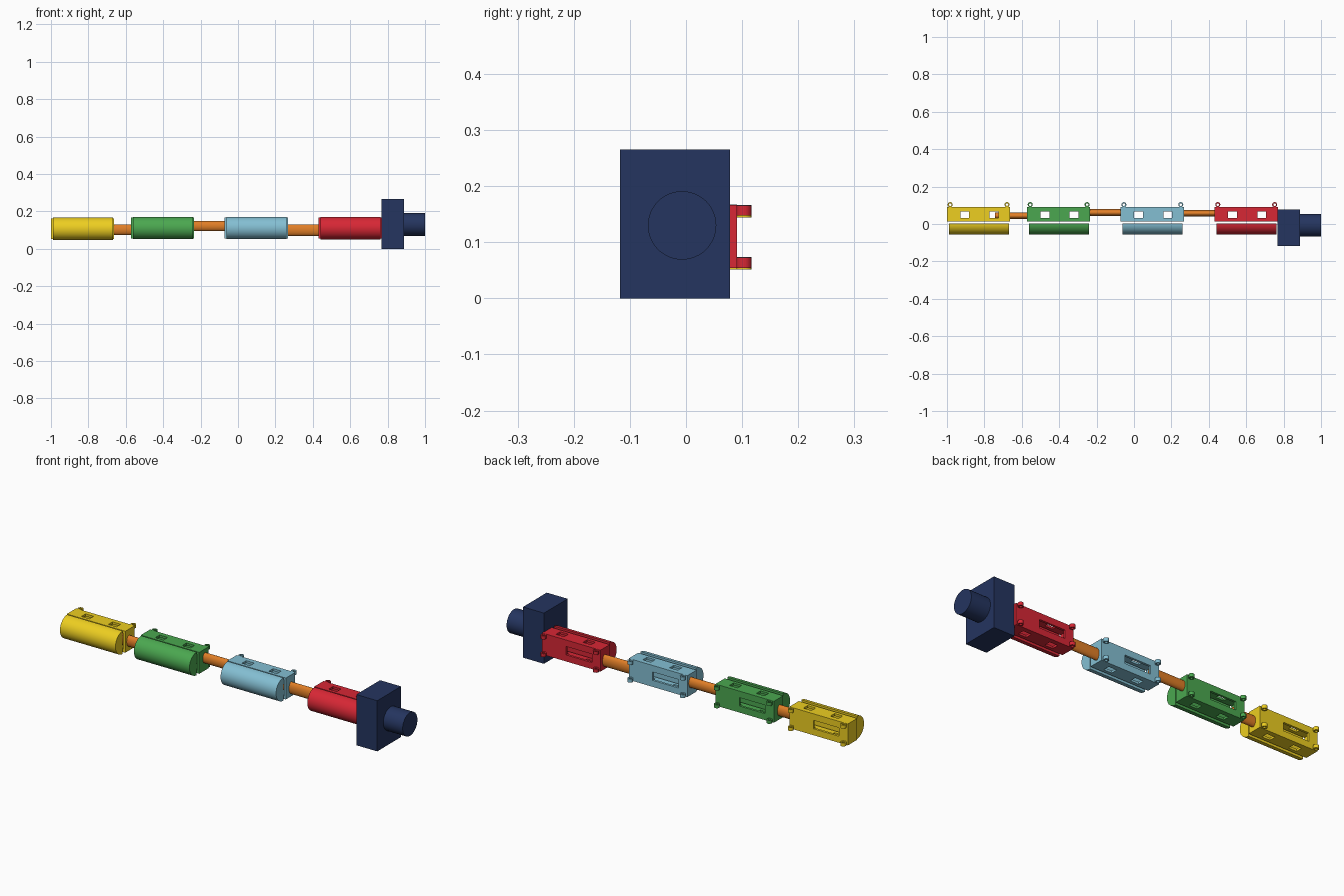
import bpy, math

if "Cube" in bpy.data.objects:
    bpy.data.objects.remove(bpy.data.objects["Cube"])

def material(name, rgb):
    m = bpy.data.materials.new(name)
    m.diffuse_color = (*rgb, 1)
    m.use_nodes = True
    m.node_tree.nodes["Principled BSDF"].inputs["Base Color"].default_value = m.diffuse_color
    return m

NAVY = material("navy", (0.018, 0.035, 0.115))
ORANGE = material("orange", (0.75, 0.21, 0.02))

def finish(name, mat, smooth=False):
    o = bpy.context.object
    o.name = name
    bpy.ops.object.transform_apply(location=False, rotation=True, scale=True)
    if mat:
        o.data.materials.append(mat)
    if smooth:
        bpy.ops.object.shade_smooth_by_angle(angle=math.radians(35))
    return o

def box(name, x, y, z, mat=None):
    bpy.ops.mesh.primitive_cube_add(size=1, location=[(a + b) / 2 for a, b in (x, y, z)])
    bpy.context.object.scale = [b - a for a, b in (x, y, z)]
    return finish(name, mat)

def rod(name, x, y, z, ry, rz, mat):
    # cylinder along x with an elliptical section
    bpy.ops.mesh.primitive_cylinder_add(vertices=48, radius=1, depth=x[1] - x[0],
        location=((x[0] + x[1]) / 2, y, z), rotation=(0, math.pi / 2, 0))
    bpy.context.object.scale = (rz, ry, 1)
    return finish(name, mat, True)

def cut(obj, cutter):
    m = obj.modifiers.new("cut", 'BOOLEAN')
    m.operation, m.solver, m.object = 'DIFFERENCE', 'EXACT', cutter
    bpy.context.view_layer.objects.active = obj
    bpy.ops.object.modifier_apply(modifier=m.name)
    bpy.data.objects.remove(cutter)

def ring(name, x, y, z, mat):
    # small upright eyelet
    ro, ri, h, n = 0.0135, 0.007, 0.009, 20
    prof = [(ri, -h), (ro, -h), (ro, h), (ri, h)]
    verts, faces = [], []
    for i in range(n):
        a = 2 * math.pi * i / n
        verts += [(r * math.cos(a), r * math.sin(a), k) for r, k in prof]
        j = (i + 1) % n
        for k in range(4):
            l = (k + 1) % 4
            faces.append((i * 4 + k, j * 4 + k, j * 4 + l, i * 4 + l))
    me = bpy.data.meshes.new(name)
    me.from_pydata(verts, [], faces)
    me.materials.append(mat)
    o = bpy.data.objects.new(name, me)
    o.location = (x, y, z)
    bpy.context.collection.objects.link(o)

def half_round(name, x0, x1, y, z, r, mat):
    # D-shaped cover bulging to the front
    n = 28
    pts = [(y - r * math.sin(math.pi * i / n), z + r * math.cos(math.pi * i / n)) for i in range(n + 1)]
    k = n + 1
    verts = [(x, *p) for x in (x0, x1) for p in pts]
    faces = [(i, i + k, (i + 1) % k + k, (i + 1) % k) for i in range(k)]
    faces += [tuple(range(k)), tuple(range(2 * k - 1, k - 1, -1))]
    me = bpy.data.meshes.new(name)
    me.from_pydata(verts, [], faces)
    o = bpy.data.objects.new(name, me)
    bpy.context.collection.objects.link(o)
    bpy.ops.object.select_all(action='DESELECT')
    o.select_set(True)
    bpy.context.view_layer.objects.active = o
    bpy.ops.object.mode_set(mode='EDIT')
    bpy.ops.mesh.select_all(action='SELECT')
    bpy.ops.mesh.normals_make_consistent(inside=False)
    bpy.ops.object.mode_set(mode='OBJECT')
    finish(name, mat, True)

def segment(color, rgb, x0, zc):
    mat = material(color, rgb)
    L, t, h = 0.338, 0.012, 0.056
    x1 = x0 + L
    # hollow housing, open toward the cover
    b = box(color + "_housing", (x0, x1), (0.014, 0.091), (zc - h, zc + h), mat)
    cut(b, box("cavity", (x0 + t, x1 - t), (0.0, 0.091 - t), (zc - h + t, zc + h - t)))
    # top and bottom square holes, rear window
    for d in (0.072, 0.228):
        cut(b, box("hole", (x0 + d, x0 + d + 0.047), (0.031, 0.066), (zc - 0.1, zc + 0.1)))
    cut(b, box("window", (x0 + 0.05, x0 + 0.2), (0.07, 0.12), (zc - 0.022, zc + 0.022)))
    # front cover
    half_round(color + "_cover", x0 + 0.01, x1 - 0.007, 0.003, zc, 0.06, mat)
    # corner eyelets
    for x in (x0 + 0.017, x1 - 0.017):
        for s in (-1, 1):
            ring(color + "_eyelet", x, 0.1035, zc + s * 0.0465, mat)

segment("yellow", (0.85, 0.62, 0.015), -1.0, 0.107)
segment("green", (0.07, 0.39, 0.08), -0.572, 0.111)
segment("blue", (0.23, 0.52, 0.65), -0.071, 0.111)
segment("red", (0.68, 0.02, 0.035), 0.431, 0.110)

# connecting rods
rod("rod_left", (-0.742, -0.54), 0.044, 0.102, 0.018, 0.029, ORANGE)
rod("rod_middle", (-0.265, -0.045), 0.061, 0.121, 0.018, 0.027, ORANGE)
rod("rod_right", (0.235, 0.455), 0.057, 0.100, 0.017, 0.031, ORANGE)

# end block with round stub
box("end_block", (0.767, 0.888), (-0.118, 0.078), (0, 0.265), NAVY)
rod("end_stub", (0.88, 1.0), -0.007, 0.13, 0.061, 0.061, NAVY)
